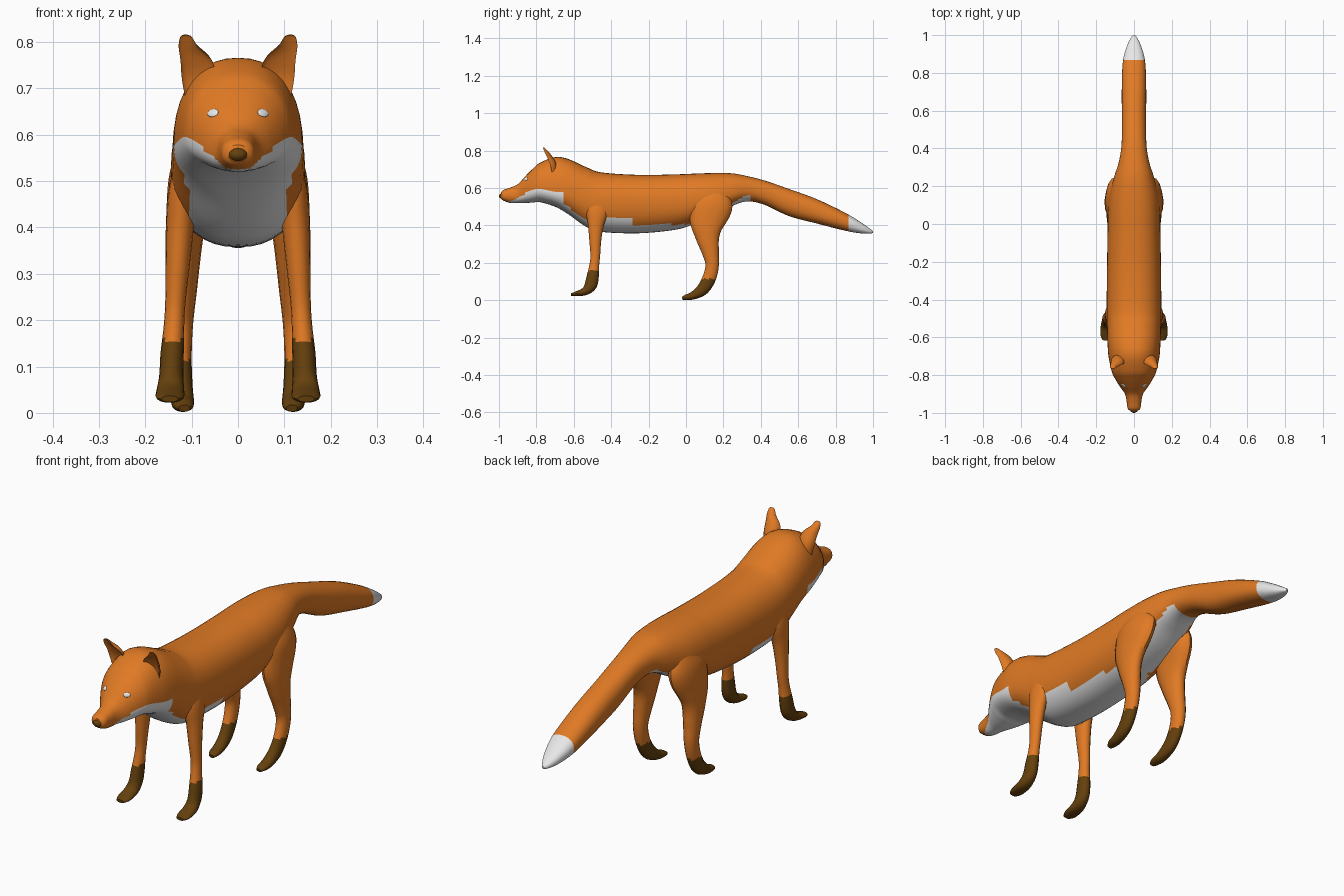
import bpy, bmesh, math
from mathutils import Vector
from mathutils.bvhtree import BVHTree

if "Cube" in bpy.data.objects:
    bpy.data.objects.remove(bpy.data.objects["Cube"])


def material(name, rgb):
    m = bpy.data.materials.new(name)
    m.diffuse_color = (*rgb, 1)
    m.use_nodes = True
    m.node_tree.nodes["Principled BSDF"].inputs["Base Color"].default_value = m.diffuse_color
    return m


ORANGE = material("orange fur", (0.75, 0.195, 0.018))
WHITE = material("white fur", (0.80, 0.80, 0.80))
BROWN = material("dark brown", (0.13, 0.052, 0.004))


def smooth_path(rows, steps):
    """Catmull-Rom interpolation of every column."""
    out = []
    for i in range(len(rows) - 1):
        a, b, c, d = (rows[max(0, min(len(rows) - 1, i + k))] for k in (-1, 0, 1, 2))
        for s in range(steps):
            t = s / steps
            out.append([q + 0.5 * t * (r - p + t * (2 * p - 5 * q + 4 * r - e + t * (3 * (q - r) + e - p)))
                        for p, q, r, e in zip(a, b, c, d)])
    return out + [list(rows[-1])]


def finish(obj, angle=40):
    bpy.ops.object.select_all(action='DESELECT')
    bpy.context.view_layer.objects.active = obj
    obj.select_set(True)
    bpy.ops.object.shade_smooth_by_angle(angle=math.radians(angle))


def loft(name, rings, mats, rule=None):
    """Skin closed rings, cap the ends, colour faces by a rule on their centre."""
    bm = bmesh.new()
    vs = [[bm.verts.new(p) for p in ring] for ring in rings]
    n = len(rings[0])
    for r0, r1 in zip(vs, vs[1:]):
        for j in range(n):
            bm.faces.new((r0[j], r0[(j + 1) % n], r1[(j + 1) % n], r1[j]))
    bm.faces.new(vs[0])
    bm.faces.new(vs[-1])
    bmesh.ops.recalc_face_normals(bm, faces=bm.faces)
    if rule:
        for f in bm.faces:
            f.material_index = int(rule(f.calc_center_median()))
    me = bpy.data.meshes.new(name)
    bm.to_mesh(me)
    bm.free()
    for m in mats:
        me.materials.append(m)
    obj = bpy.data.objects.new(name, me)
    bpy.context.collection.objects.link(obj)
    finish(obj)
    return obj


def tube_rings(rows, side, steps=6, n=16, front=1.0):
    """Rings across a path of (x, y, z, half width, half depth)."""
    path = smooth_path(rows, steps)
    rings = []
    for i, (x, y, z, rx, rd) in enumerate(path):
        p, q = path[max(0, i - 1)], path[min(len(path) - 1, i + 1)]
        t = Vector((0, q[1] - p[1], q[2] - p[2])).normalized()
        d = Vector((0, abs(t.z), -t.y if t.z > 0 else t.y))
        ring = []
        for j in range(n):
            a = 2 * math.pi * j / n
            s = math.sin(a)
            off = d * (rd * (s if s > 0 else s * front))
            ring.append((side * (x + rx * math.cos(a)), y + off.y, z + off.z))
        rings.append(ring)
    return rings


# Body with head and tail: y, top, widest height, bottom, half width
BODY = [
    (-.988, .578, .56, .542, .022), (-.975, .59, .56, .532, .034), (-.94, .602, .56, .52, .039),
    (-.90, .62, .56, .52, .048), (-.86, .662, .575, .52, .075), (-.82, .702, .59, .522, .10),
    (-.78, .735, .595, .524, .118), (-.70, .765, .58, .50, .135), (-.63, .755, .575, .46, .14),
    (-.53, .71, .54, .39, .143), (-.45, .683, .525, .365, .145), (-.25, .67, .52, .358, .143),
    (-.05, .673, .52, .378, .14), (.05, .677, .53, .41, .138), (.15, .68, .54, .45, .13),
    (.25, .678, .57, .505, .105), (.33, .663, .59, .528, .08), (.42, .64, .575, .51, .066),
    (.55, .595, .525, .45, .064), (.70, .54, .47, .41, .065), (.85, .468, .42, .372, .06),
    (.93, .42, .39, .358, .042), (.98, .385, .37, .356, .02), (1.0, .37, .365, .36, .004)]


def body_ring(y, top, mid, bottom, hw, n=40):
    ring = []
    for j in range(n):
        a = 2 * math.pi * j / n
        c, s = math.cos(a), math.sin(a)
        u = math.copysign(abs(c) ** .88, c)
        v = math.copysign(abs(s) ** .88, s)
        ring.append((hw * u, y, mid + v * ((top - mid) if v > 0 else (mid - bottom))))
    return ring


CHEEK = [(-.97, .522), (-.92, .535), (-.85, .575), (-.77, .60), (-.65, .578)]


def body_white(p):
    x, y, z = abs(p.x), p.y, p.z
    if y > .87:                      # tail tip
        return True
    if y < -.97 or y > .35:
        return False
    if y < -.65:                     # cheeks and chin
        for (y0, z0), (y1, z1) in zip(CHEEK, CHEEK[1:]):
            if y <= y1:
                return z < z0 + (z1 - z0) * (y - y0) / (y1 - y0)
    if y < -.45:                     # chest
        return x < .11 and z < .53
    if y < -.28:                     # belly
        return z < .435
    if y < .03:
        return z < .405
    return x < .075 and z < .56      # between the hind legs


body = loft("body", [body_ring(*r) for r in smooth_path(BODY, 6)], [ORANGE, WHITE], body_white)

FRONT = [(.105, -.47, .56, .025, .05), (.118, -.475, .48, .032, .06), (.125, -.482, .40, .03, .042),
         (.13, -.485, .32, .026, .032), (.135, -.485, .24, .022, .026), (.138, -.49, .19, .022, .026),
         (.142, -.498, .13, .025, .032), (.144, -.51, .08, .026, .033), (.146, -.54, .048, .03, .022),
         (.147, -.59, .034, .03, .012), (.147, -.615, .03, .018, .007)]
HIND = [(.085, .15, .60, .03, .06), (.10, .14, .52, .047, .11), (.112, .115, .42, .043, .095),
        (.118, .115, .34, .038, .065), (.122, .13, .26, .033, .046), (.125, .14, .19, .028, .036),
        (.125, .125, .12, .025, .036), (.123, .09, .06, .025, .033), (.12, .04, .026, .025, .022),
        (.118, .0, .016, .022, .014), (.116, -.02, .01, .012, .008)]
EAR = [(.082, -.715, .67, .03, .025), (.085, -.725, .72, .036, .032), (.09, -.74, .76, .034, .026),
       (.107, -.755, .79, .021, .018), (.112, -.763, .81, .013, .009), (.113, -.765, .815, .005, .004)]


def ellipsoid(name, loc, size, mat, normal=None):
    bpy.ops.mesh.primitive_uv_sphere_add(segments=16, ring_count=10, radius=1, location=loc)
    obj = bpy.context.object
    obj.name = name
    obj.scale = size
    if normal:
        obj.rotation_euler = normal.to_track_quat('Z', 'Y').to_euler()
    obj.data.materials.append(mat)
    finish(obj, 60)


tree = BVHTree.FromPolygons([v.co for v in body.data.vertices],
                            [p.vertices[:] for p in body.data.polygons])

for side, label in ((-1, "left"), (1, "right")):
    # Legs with dark feet
    loft("front_leg_" + label, tube_rings(FRONT, side), [ORANGE, BROWN], lambda p: p.z < .157)
    loft("hind_leg_" + label, tube_rings(HIND, side), [ORANGE, BROWN], lambda p: p.z < .115)
    # Hollow-fronted ears
    loft("ear_" + label, tube_rings(EAR, side, front=-.35), [ORANGE])
    # Eyes laid on the face
    hit, normal, _, _ = tree.ray_cast(Vector((side * .054, -2, .647)), Vector((0, 1, 0)))
    if hit:
        ellipsoid("eye_" + label, hit, (.014, .010, .004), WHITE, normal)

# Nose
ellipsoid("nose", (0, -.982, .557), (.021, .018, .015), BROWN)
